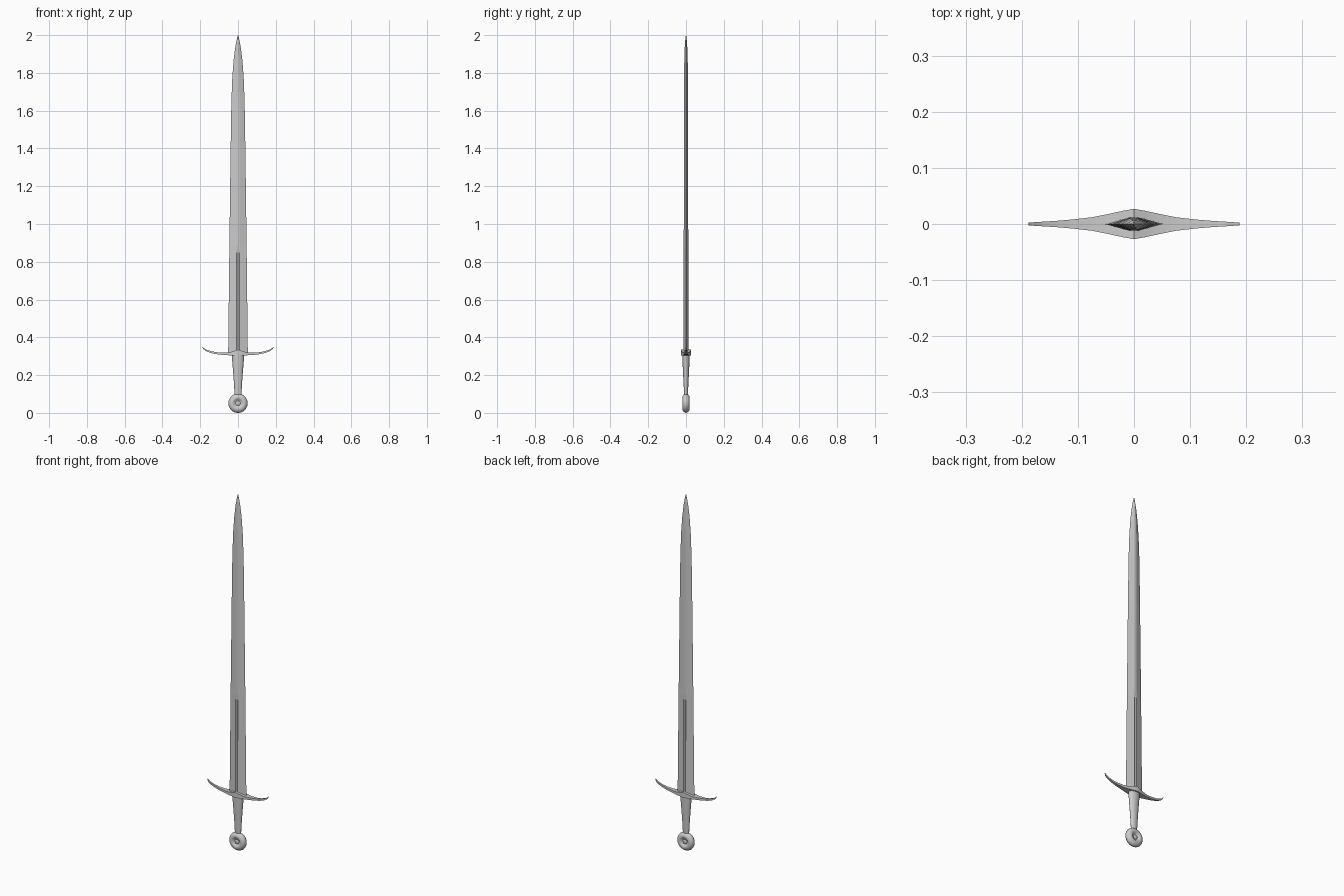
import bpy, bmesh, math
from mathutils import Vector

if "Cube" in bpy.data.objects:
    bpy.data.objects.remove(bpy.data.objects["Cube"])


def loft(name, rings, smooth=None):
    """Skin a list of equal-length closed rings and cap both ends."""
    bm = bmesh.new()
    loops = [[bm.verts.new(p) for p in ring] for ring in rings]
    n = len(loops[0])
    for a, b in zip(loops, loops[1:]):
        for i in range(n):
            j = (i + 1) % n
            bm.faces.new((a[i], a[j], b[j], b[i]))
    bm.faces.new(loops[0][::-1])
    bm.faces.new(loops[-1])
    bmesh.ops.remove_doubles(bm, verts=bm.verts, dist=1e-5)
    bmesh.ops.recalc_face_normals(bm, faces=bm.faces)
    mesh = bpy.data.meshes.new(name)
    bm.to_mesh(mesh)
    bm.free()
    obj = bpy.data.objects.new(name, mesh)
    bpy.context.collection.objects.link(obj)
    if smooth:
        bpy.ops.object.select_all(action='DESELECT')
        obj.select_set(True)
        bpy.context.view_layer.objects.active = obj
        bpy.ops.object.shade_smooth_by_angle(angle=math.radians(smooth))
    return obj


# Blade: diamond section with a shallow central fuller that fades out
def blade_ring(z, w, t, groove):
    r = min(0.007, w * 0.2)
    half = [(w, 0), (r, t), (0, t - groove), (-r, t)]
    return [(x, y, z) for x, y in half] + [(-x, -y, z) for x, y in half]


blade_sections = [(0.315, 0.052, 0.0125, 0.003), (0.85, 0.046, 0.012, 0.003),
                  (0.88, 0.0457, 0.012, 0), (1.40, 0.039, 0.0115, 0),
                  (1.65, 0.035, 0.011, 0), (1.78, 0.030, 0.0105, 0),
                  (1.87, 0.023, 0.009, 0), (1.94, 0.014, 0.0065, 0),
                  (1.98, 0.006, 0.0035, 0), (2.0, 0.0008, 0.0006, 0)]
loft("blade", [blade_ring(*s) for s in blade_sections])

# Crossguard: x, half depth, bottom z, top z; mirrored to the left
guard = [(0, 0.027, 0.305, 0.335), (0.02, 0.0235, 0.305, 0.328),
         (0.045, 0.018, 0.305, 0.321), (0.075, 0.012, 0.306, 0.319),
         (0.11, 0.008, 0.310, 0.321), (0.14, 0.0055, 0.316, 0.326),
         (0.165, 0.004, 0.325, 0.334), (0.18, 0.003, 0.334, 0.342),
         (0.186, 0.0028, 0.341, 0.347), (0.188, 0.0025, 0.350, 0.351)]
guard = [(-x, d, b, t) for x, d, b, t in guard[:0:-1]] + guard
loft("crossguard", [[(x, -d, b), (x, d, b), (x, d, t), (x, -d, t)]
                    for x, d, b, t in guard], smooth=20)


# Grip: tapering oval
def oval(z, rx, ry, n=24):
    return [(rx * math.cos(math.tau * i / n), ry * math.sin(math.tau * i / n), z)
            for i in range(n)]


loft("grip", [oval(*s) for s in [(0.092, 0.018, 0.010), (0.15, 0.021, 0.0125),
                                 (0.22, 0.026, 0.016), (0.28, 0.031, 0.019),
                                 (0.312, 0.033, 0.020)]], smooth=40)

# Pommel: rounded disc turned about y, with a dished centre and raised boss
face = [(0.0005, 0.013), (0.009, 0.0125), (0.013, 0.010), (0.019, 0.012),
        (0.024, 0.0175), (0.030, 0.019), (0.037, 0.0175),
        (0.044, 0.0135), (0.049, 0.007), (0.051, 0)]
profile = face + [(r, -y) for r, y in face[-2::-1]]
steps = 40
loft("pommel", [[(r * math.cos(math.tau * i / steps), y,
                  0.051 + r * math.sin(math.tau * i / steps))
                 for i in range(steps)] for r, y in profile], smooth=35)
